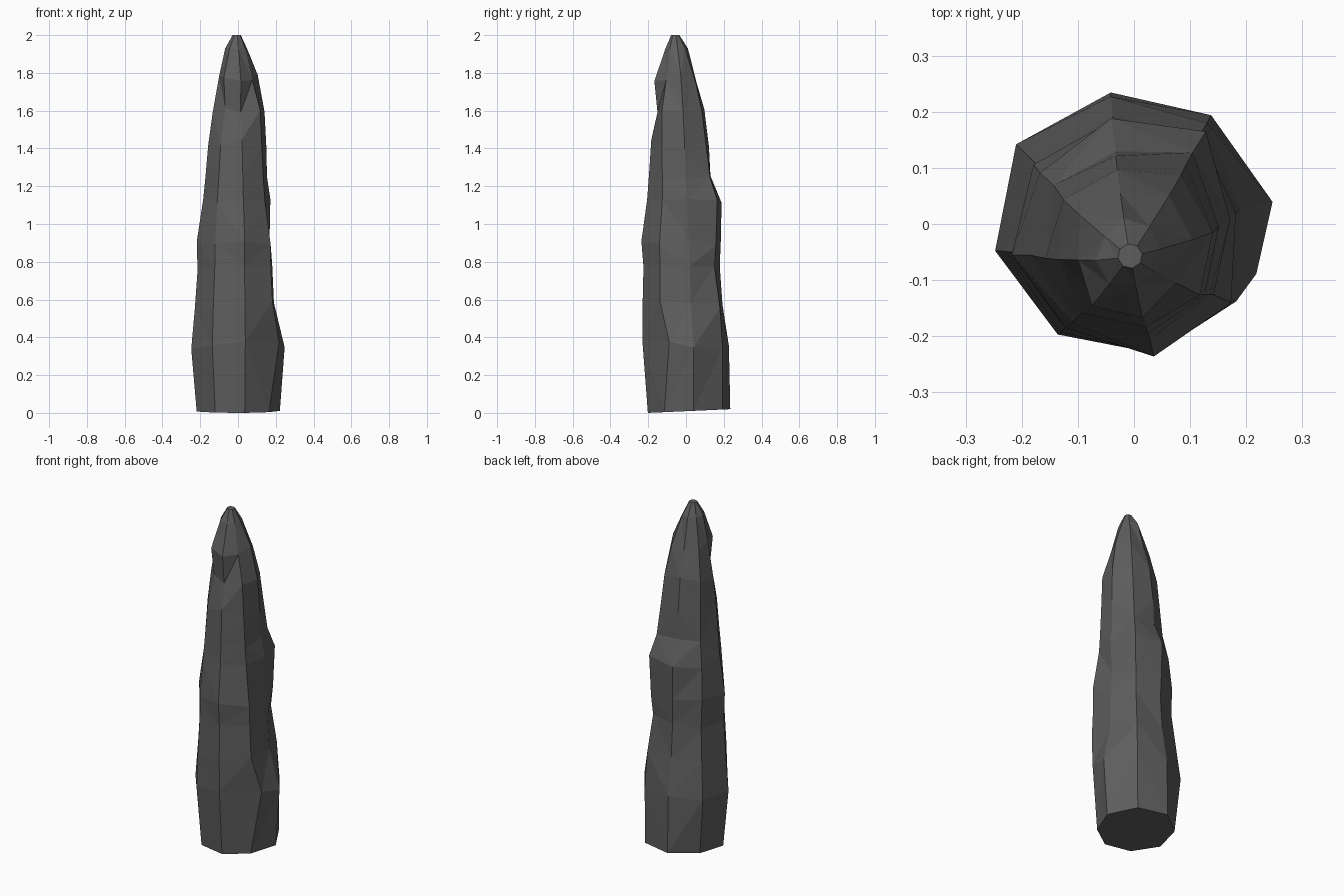
import bpy, bmesh, math, random
random.seed(4)

# Eight columns at 10, 55, 100 ... degrees; each ring is (height, radii)
RINGS = [
    (0.00, (.225, .235, .238, .220, .222, .210, .205, .200)),
    (0.36, (.252, .242, .235, .255, .250, .235, .230, .235)),
    (0.57, (.195, .230, .205, .230, .230, .225, .225, .225)),
    (0.76, (.187, .200, .195, .210, .215, .210, .215, .215)),
    (0.91, (.173, .215, .205, .215, .218, .205, .222, .215)),
    (1.11, (.178, .230, .215, .200, .183, .185, .185, .178)),
    (1.25, (.160, .190, .160, .170, .172, .170, .170, .170)),
    (1.42, (.158, .170, .158, .158, .155, .152, .152, .160)),
    (1.60, (.148, .155, .140, .147, .130, .108, .112, .150)),
    (1.77, (.112, .120, .105, .110, .095, .120, .122, .100)),
    (1.93, (.055, .060, .065, .055, .062, .065, .055, .055)),
    (2.00, (.022,) * 8),
]

bm = bmesh.new()
rows = []
for i, (z, radii) in enumerate(RINGS):
    cx, cy = -0.007 * z / 2, -0.057 * (z / 2) ** 1.5   # tip leans forward
    row = []
    for k, r in enumerate(radii):
        a = math.radians(10 + 45 * k)
        if i == 1 and k == 7:
            a += math.radians(14)
        x, y = cx + r * math.cos(a), cy + r * math.sin(a)
        if i == 0:
            h = max(0.0, 0.02 * (y + 0.2) / 0.44)      # slightly tilted foot
        elif i < len(RINGS) - 2:
            h = z + random.uniform(-0.025, 0.025)
        else:
            h = z
        row.append(bm.verts.new((x, y, h)))
    rows.append(row)

# Faceted sides, split along the shorter diagonal
for lo, hi in zip(rows, rows[1:]):
    for k in range(8):
        n = (k + 1) % 8
        a, b, c, d = lo[k], lo[n], hi[n], hi[k]
        if (a.co - c.co).length < (b.co - d.co).length:
            bm.faces.new((a, b, c))
            bm.faces.new((a, c, d))
        else:
            bm.faces.new((a, b, d))
            bm.faces.new((b, c, d))

# Foot and blunt tip
bm.faces.new(rows[0][::-1])
bm.faces.new(rows[-1])
bm.normal_update()

mesh = bpy.data.meshes.new("rock_spire")
bm.to_mesh(mesh)
bm.free()
mat = bpy.data.materials.new("dark grey stone")
mat.diffuse_color = (0.11, 0.11, 0.11, 1)
mesh.materials.append(mat)
bpy.context.collection.objects.link(bpy.data.objects.new("rock_spire", mesh))
